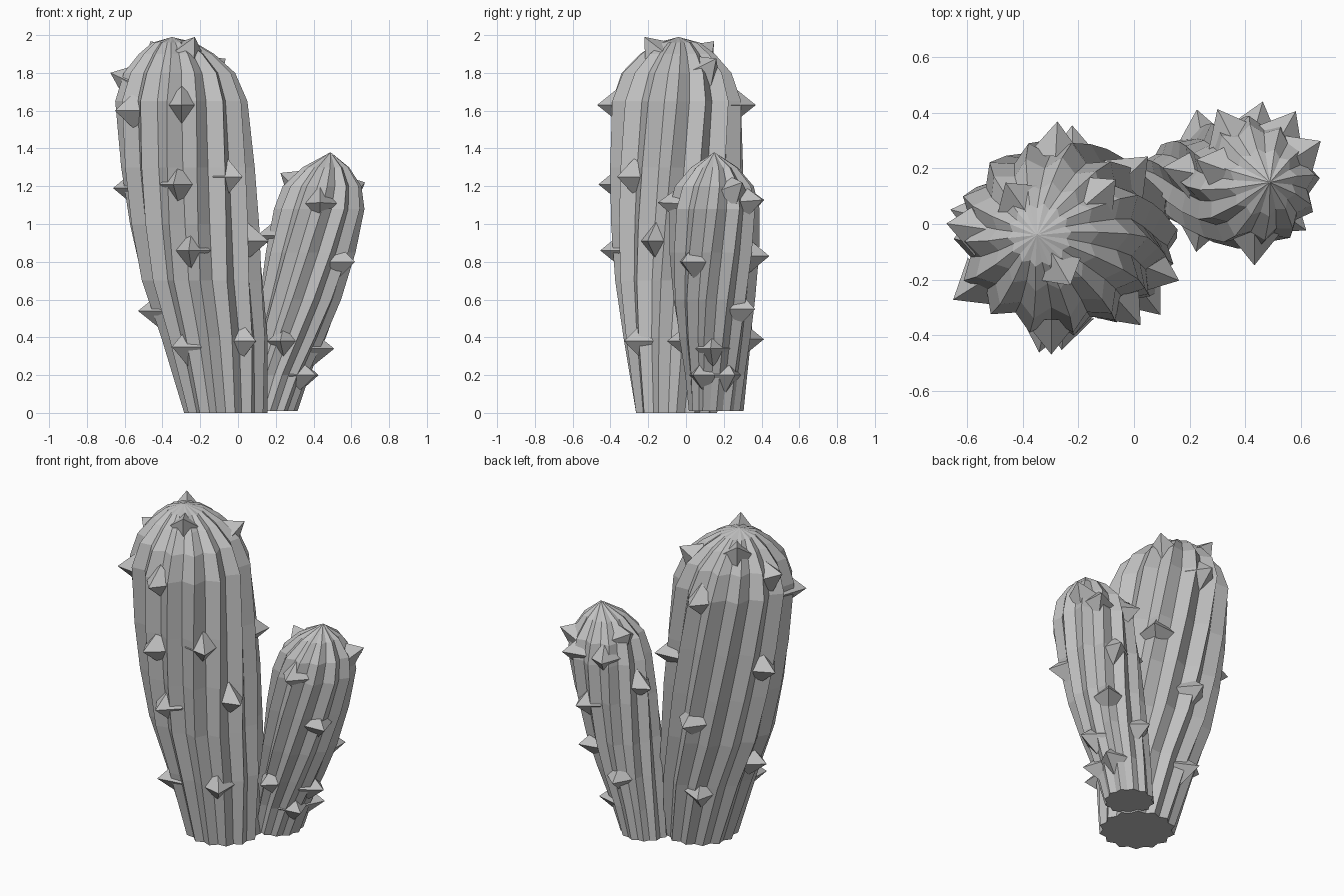
import bpy, bmesh
from math import sin, cos, pi, radians
from mathutils import Vector, Matrix

cube = bpy.data.objects.get("Cube")
if cube:
    bpy.data.objects.remove(cube)

grey = bpy.data.materials.new("cactus grey")
grey.use_nodes = True
COLOUR = (0.53, 0.53, 0.53, 1)
grey.diffuse_color = COLOUR
grey.node_tree.nodes["Principled BSDF"].inputs["Base Color"].default_value = COLOUR


def finish(bm, name):
    bmesh.ops.recalc_face_normals(bm, faces=bm.faces)
    mesh = bpy.data.meshes.new(name)
    bm.to_mesh(mesh)
    bm.free()
    mesh.materials.append(grey)
    obj = bpy.data.objects.new(name, mesh)
    bpy.context.collection.objects.link(obj)


def stem(name, rings, apex, ribs, twist):
    """Ribbed, twisted column lofted through rings of (z, x, y, radius)."""
    bm = bmesh.new()
    n = ribs * 2
    loops = []
    for z, x, y, r in rings:
        t = z / apex[2]
        valley = 0.89 - 0.04 * min(1, t * 2)
        loop = []
        for i in range(n):
            a = 2 * pi * i / n + twist * t
            rad = r * (valley if i % 2 else 1)
            loop.append(bm.verts.new((x + rad * cos(a), y + rad * sin(a), z)))
        loops.append(loop)
    bm.faces.new(loops[0])
    for low, high in zip(loops, loops[1:]):
        for i in range(n):
            j = (i + 1) % n
            bm.faces.new((low[i], low[j], high[j], high[i]))
    top = bm.verts.new(apex)
    for i in range(n):
        bm.faces.new((loops[-1][i], loops[-1][(i + 1) % n], top))
    finish(bm, name)


def section(rings, z):
    """Centre and radius of the stem at a height."""
    for a, b in zip(rings, rings[1:]):
        if z <= b[0]:
            t = (z - a[0]) / (b[0] - a[0])
            return [p + (q - p) * t for p, q in zip(a[1:], b[1:])]
    return rings[-1][1:]


def spikes(name, rings, places, size, shoulder, top):
    """Four-sided thorns at (height, angle), tipping upward on the crown."""
    bm = bmesh.new()
    for z, angle in places:
        x, y, r = section(rings, z)
        a = radians(angle)
        lift = max(0, (z - shoulder) / (top - shoulder)) * 1.4
        out = Vector((cos(a), sin(a), lift)).normalized()
        surface = Vector((x + r * 0.97 * cos(a), y + r * 0.97 * sin(a), z))
        depth = size * 1.8
        centre = surface + out * (size * 1.15 - depth / 2)
        side = Vector((-sin(a), cos(a), 0))
        frame = Matrix((side, out.cross(side), out)).transposed().to_4x4()
        bmesh.ops.create_cone(bm, cap_ends=True, segments=4, radius1=size * 1.45,
                              radius2=0, depth=depth,
                              matrix=Matrix.Translation(centre) @ frame)
    finish(bm, name)


# Tall stem, leaning to the right
tall = [(0, -.065, -.05, .22), (.4, -.125, -.05, .283), (.7, -.19, -.05, .325),
        (1, -.23, -.05, .347), (1.3, -.265, -.05, .355), (1.65, -.3, -.05, .35),
        (1.8, -.31, -.05, .295), (1.9, -.325, -.045, .2), (1.96, -.34, -.04, .115)]
stem("tall_stem", tall, (-.35, -.04, 1.99), 14, 0.55)
spikes("tall_spikes", tall,
       [(1.77, 172), (1.6, 212), (1.19, 166), (.54, 180), (1.63, 270), (1.21, 258),
        (1.25, 312), (.86, 263), (.35, 228), (.38, 308), (.91, 338), (1.63, 87),
        (1.83, 40), (1.2, 44), (.84, 92), (.36, 115), (1.93, 300), (1.91, 125)],
       .07, 1.68, 1.99)

# Short stem, leaning to the left
short = [(.01, .17, .16, .145), (.2, .215, .16, .165), (.4, .275, .155, .195),
         (.6, .33, .15, .22), (.85, .385, .15, .238), (1.08, .43, .15, .24),
         (1.2, .445, .15, .21), (1.3, .465, .15, .125)]
stem("short_stem", short, (.49, .15, 1.38), 12, 0.75)
spikes("short_spikes", short,
       [(1.19, 33), (1.11, 270), (1.12, 117), (1.12, 60), (1.23, 160), (.8, 325),
        (.83, 74), (.55, 50), (.38, 260), (.39, 100), (.34, 354), (.2, 328),
        (.2, 25), (.94, 170)], .064, 1.1, 1.38)
